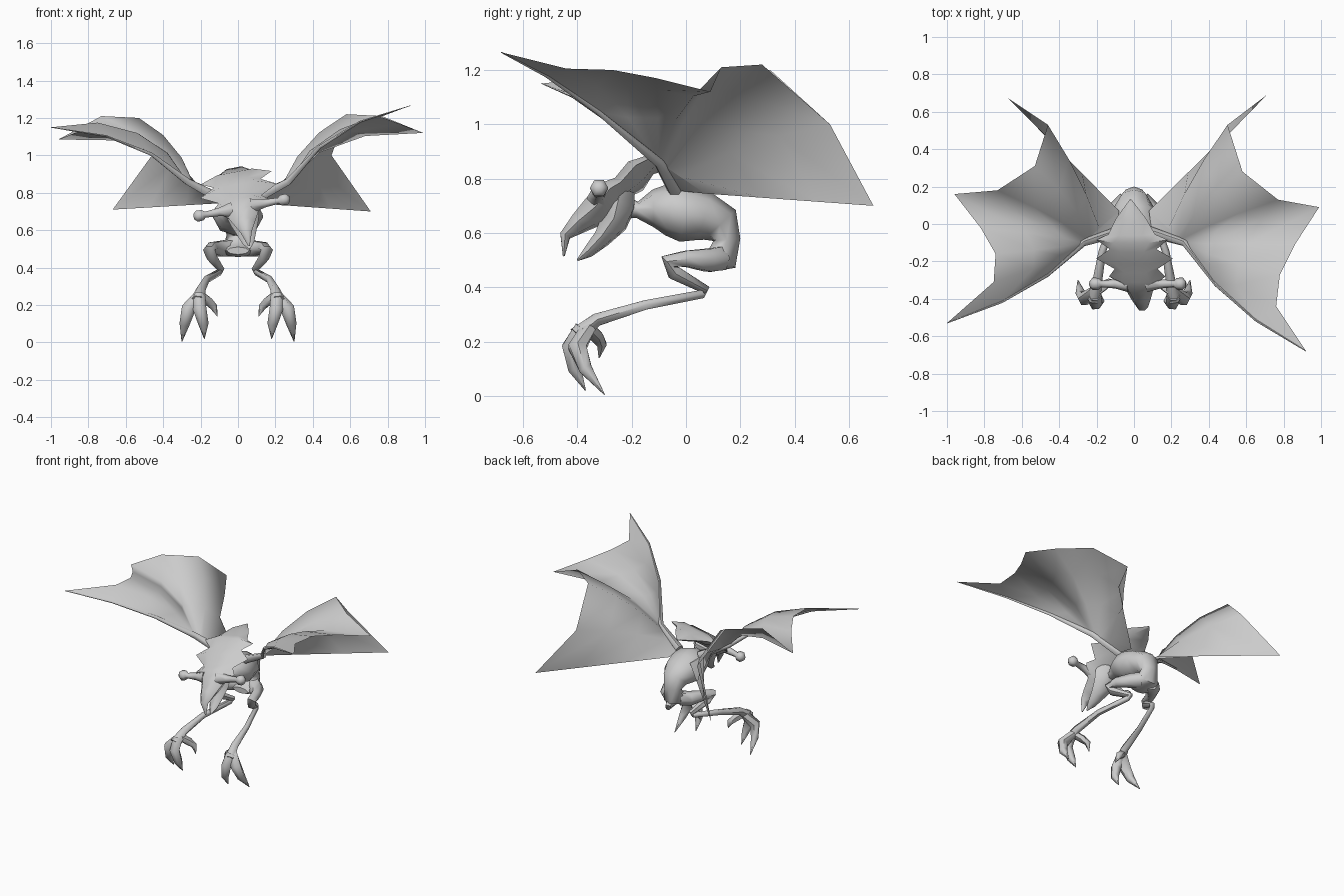
import bpy
import bmesh
import math
from mathutils import Vector

if "Cube" in bpy.data.objects:
    bpy.data.objects.remove(bpy.data.objects["Cube"])

grey = bpy.data.materials.new("hide_grey")
grey.use_nodes = True
colour = (0.6, 0.6, 0.6, 1)
grey.diffuse_color = colour
grey.node_tree.nodes["Principled BSDF"].inputs["Base Color"].default_value = colour

X, Y = Vector((1, 0, 0)), Vector((0, 1, 0))


def finish(name, bm, angle=60):
    bmesh.ops.recalc_face_normals(bm, faces=bm.faces)
    mesh = bpy.data.meshes.new(name)
    bm.to_mesh(mesh)
    bm.free()
    mesh.materials.append(grey)
    obj = bpy.data.objects.new(name, mesh)
    bpy.context.scene.collection.objects.link(obj)
    bpy.ops.object.select_all(action="DESELECT")
    obj.select_set(True)
    bpy.context.view_layer.objects.active = obj
    bpy.ops.object.shade_smooth_by_angle(angle=math.radians(angle))
    return obj


def loft(name, stations, sides=6, across=X, warp=None):
    """Skin rings along a path of (x, y, z, half width, half depth)."""
    bm = bmesh.new()
    centres = [Vector(s[:3]) for s in stations]
    rings = []
    for i, s in enumerate(stations):
        ahead = centres[min(i + 1, len(centres) - 1)]
        tangent = (ahead - centres[max(i - 1, 0)]).normalized()
        side = (across - tangent * across.dot(tangent)).normalized()
        up = tangent.cross(side)
        ring = []
        for k in range(sides):
            a = math.tau * k / sides
            p = centres[i] + side * math.cos(a) * s[3] + up * math.sin(a) * s[4]
            ring.append(bm.verts.new(warp(p) if warp else p))
        rings.append(ring)
    for a, b in zip(rings, rings[1:]):
        for k in range(sides):
            n = (k + 1) % sides
            bm.faces.new((a[k], a[n], b[n], b[k]))
    bm.faces.new(rings[0])
    bm.faces.new(rings[-1])
    return finish(name, bm)


def tube(name, path, **options):
    return loft(name, [p + (p[3],) for p in path], **options)


def roll(p):
    """Tip the head slightly to one side."""
    return Vector((p.x - 0.19 * (p.z - 0.72) + 0.02, p.y, p.z + 0.19 * p.x))


# Torso, curling down and under to the hips
loft("body", [
    (0, -.25, .70, .05, .05), (0, -.18, .685, .06, .03),
    (0, -.12, .69, .10, .07), (0, -.06, .69, .13, .10),
    (0, .00, .67, .135, .105), (0, .07, .66, .12, .09),
    (0, .125, .63, .085, .08), (0, .15, .575, .06, .05),
    (0, .135, .51, .08, .06), (0, .08, .49, .10, .035),
    (0, .03, .49, .06, .02)], sides=8)

# Beaked head with flared frills and a pointed crest
loft("head", [
    (0, -.45, .515, .004, .004), (0, -.445, .59, .03, .022),
    (0, -.395, .635, .055, .04), (0, -.335, .68, .08, .06),
    (0, -.28, .735, .15, .055), (0, -.24, .765, .115, .04),
    (0, -.185, .81, .205, .05), (0, -.135, .85, .125, .03),
    (0, -.085, .88, .19, .04), (0, -.055, .89, .125, .03),
    (0, .03, .91, .08, .028), (0, .13, .92, .005, .005)], warp=roll)
loft("lower_jaw", [
    (0, -.40, .50, .004, .004), (0, -.36, .53, .03, .022),
    (0, -.31, .58, .05, .035), (0, -.265, .64, .075, .055),
    (0, -.25, .70, .09, .07), (0, -.24, .75, .08, .06)], warp=roll)

# Wing ribs: tip, arch height, tip shift on the right wing, start (0 wrist, 1 root)
WRIST = Vector((.27, -.10, .86))
ROOT = Vector((.08, .07, .745))
RIBS = [
    ((.92, -.68, 1.265), .05, (.08, .15, -.115), 0),
    ((.76, -.44, 1.205), .05, (-.01, .13, -.03), 0),
    ((.78, -.27, 1.20), .05, (-.04, .11, -.03), 0),
    ((.86, -.11, 1.17), .06, (-.04, .09, -.03), 0),
    ((.99, .09, 1.12), .07, (-.03, .07, -.035), 0),
    ((.77, .13, 1.21), .03, (-.04, .05, 0), .1),
    ((.58, .28, 1.22), .03, (-.05, .03, -.02), .2),
    ((.50, .53, 1.0), .02, (-.04, 0, 0), .45),
    ((.71, .69, .70), 0, (-.04, -.02, .01), 1)]
STEPS = 3


def rib_points(i, right):
    tip, arch, shift, inset = RIBS[i]
    start = WRIST.lerp(ROOT, inset)
    points = []
    for j in range(STEPS + 1):
        t = j / STEPS
        p = start.lerp(Vector(tip), t)
        if 0 < t < 1:
            p += Vector((-arch, 0, arch))
            if i == 0:
                p.y -= .03
        points.append(p + Vector(shift) * t * right)
    return points


for name, sign in (("left", 1), ("right", -1)):
    def flip(p, s=sign):
        return Vector((p[0] * s, p[1], p[2]))

    # Membrane between the ribs
    bm = bmesh.new()
    ribs = [rib_points(i, sign < 0) for i in range(len(RIBS))]
    rows = [[bm.verts.new(flip(p)) for p in rib] for rib in ribs]
    for a, b in zip(rows, rows[1:]):
        for j in range(STEPS):
            bm.faces.new((a[j], a[j + 1], b[j + 1], b[j]))
    shoulder = bm.verts.new(flip((.10, -.07, .76)))
    bm.faces.new((rows[0][0], rows[-1][0], shoulder))
    bmesh.ops.remove_doubles(bm, verts=bm.verts, dist=.0001)
    finish(name + "_wing", bm, 120)

    # Arm bone along the leading edge
    bones = [Vector((.08, -.04, .76))] + ribs[0]
    widths = (.03, .02, .01, .006, .002)
    tube(name + "_wing_arm", [(*flip(p), w) for p, w in zip(bones, widths)], across=Y)

    # Knobbed stalk on the side of the head
    tube(name + "_stalk", [
        (sign * x, -.32, .72, r) for x, r in
        ((.05, .045), (.12, .025), (.195, .018), (.21, .032), (.24, .034), (.257, .015))],
        across=Y, warp=roll)

    # Folded leg
    tube(name + "_leg", [(sign * x, y, z, r) for x, y, z, r in (
        (.04, .125, .505, .05), (.09, .08, .50, .048), (.14, 0, .505, .034),
        (.155, -.07, .495, .032), (.14, -.045, .455, .03), (.09, .075, .39, .018),
        (.10, .06, .375, .018), (.17, -.15, .335, .02), (.20, -.33, .28, .027),
        (.215, -.40, .22, .04))])

    # Three curved talons
    for toe, path in (
            ("outer", ((.21, -.36, .25, .03), (.265, -.40, .18, .038), (.285, -.37, .10, .028), (.30, -.30, .005, .002))),
            ("middle", ((.21, -.38, .25, .035), (.205, -.425, .18, .036), (.185, -.41, .10, .028), (.18, -.37, .02, .002))),
            ("inner", ((.20, -.36, .25, .027), (.16, -.33, .22, .027), (.13, -.31, .19, .02), (.11, -.32, .14, .002)))):
        tube(f"{name}_{toe}_talon", [(sign * p[0],) + p[1:] for p in path])
